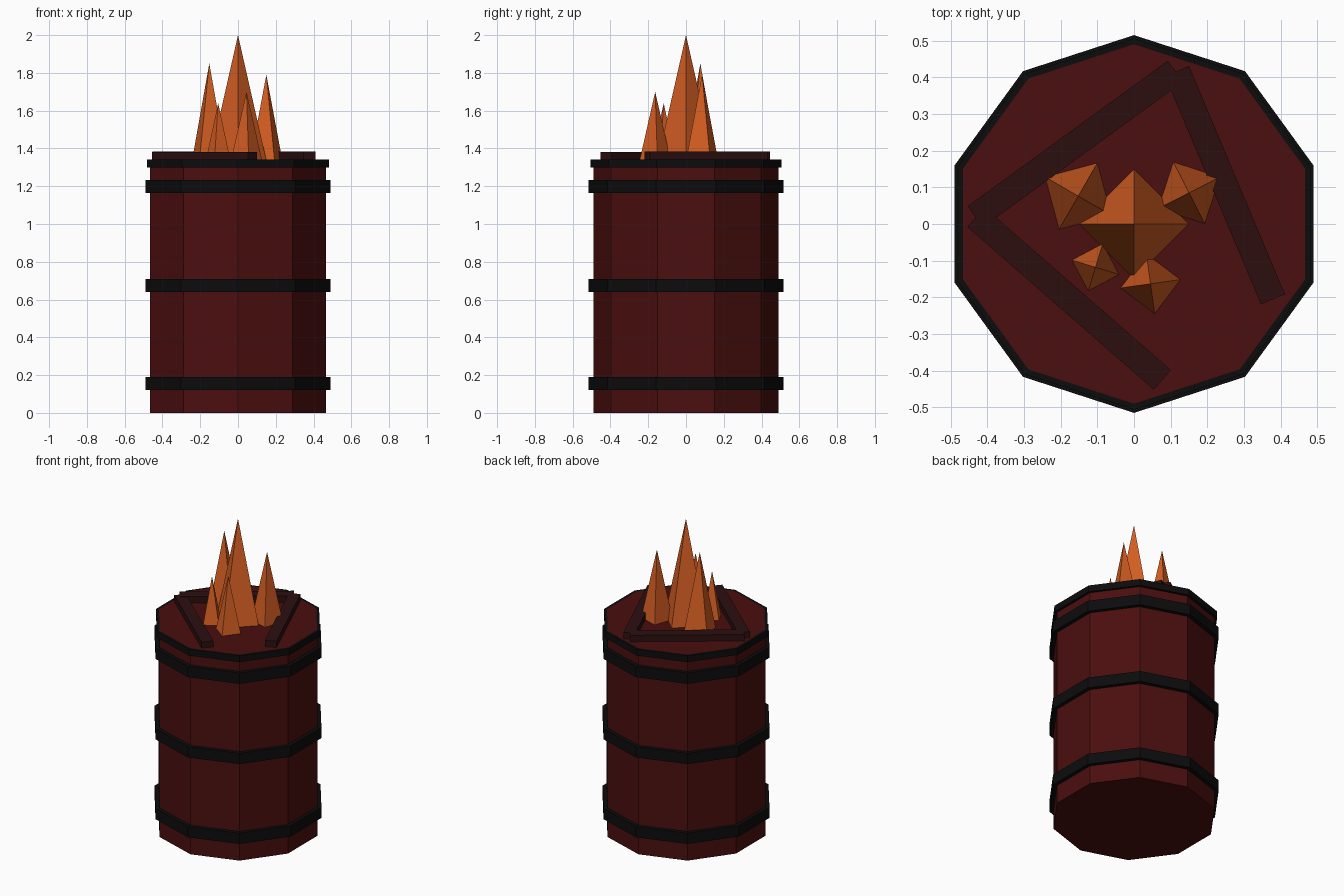
import bpy, bmesh, math
from mathutils import Vector

if "Cube" in bpy.data.objects:
    bpy.data.objects.remove(bpy.data.objects["Cube"])

SIDES = 10
LID = 1.342


def material(name, rgb):
    m = bpy.data.materials.new(name)
    m.diffuse_color = (*rgb, 1)
    m.use_nodes = True
    m.node_tree.nodes["Principled BSDF"].inputs["Base Color"].default_value = m.diffuse_color
    return m


RED = material("dark red wood", (0.070, 0.0044, 0.0044))
BROWN = material("dark brown wood", (0.025, 0.0047, 0.0052))
BLACK = material("black iron", (0.0037, 0.0037, 0.0037))
ORANGE = material("flame orange", (0.66, 0.112, 0.016))


def finish(name, bm, mat):
    bmesh.ops.recalc_face_normals(bm, faces=bm.faces)
    me = bpy.data.meshes.new(name)
    bm.to_mesh(me)
    bm.free()
    me.materials.append(mat)
    ob = bpy.data.objects.new(name, me)
    bpy.context.collection.objects.link(ob)
    return ob


def loop(bm, radius, z, sides=SIDES, turn=90, centre=(0, 0)):
    pts = []
    for i in range(sides):
        a = math.radians(turn) + math.tau * i / sides
        pts.append(bm.verts.new((centre[0] + radius * math.cos(a),
                                 centre[1] + radius * math.sin(a), z)))
    return pts


def bridge(bm, a, b):
    for i in range(len(a)):
        j = (i + 1) % len(a)
        bm.faces.new((a[i], a[j], b[j], b[i]))


# Barrel body with flat lid and bottom
bm = bmesh.new()
low, high = loop(bm, 0.49, 0), loop(bm, 0.49, LID)
bridge(bm, low, high)
bm.faces.new(low)
bm.faces.new(high)
finish("barrel_body", bm, RED)


# Iron hoops: closed rings of rectangular section
def hoop(name, radius, z0, z1):
    bm = bmesh.new()
    rings = [loop(bm, r, z) for r, z in
             ((0.488, z0), (radius, z0), (radius, z1), (0.488, z1))]
    for i in range(4):
        bridge(bm, rings[i], rings[(i + 1) % 4])
    finish(name, bm, BLACK)


hoop("lower_hoop", 0.515, 0.12, 0.19)
hoop("middle_hoop", 0.515, 0.64, 0.71)
hoop("upper_hoop", 0.515, 1.163, 1.233)
hoop("rim_hoop", 0.506, 1.30, LID)


# Loose planks lying on the lid
def plank(name, x, y, angle, z1):
    bm = bmesh.new()
    bmesh.ops.create_cube(bm, size=1)
    z0 = LID - 0.01
    bmesh.ops.scale(bm, vec=(0.675, 0.071, z1 - z0), verts=bm.verts)
    ob = finish(name, bm, BROWN)
    ob.location = (x, y, (z0 + z1) / 2)
    ob.rotation_euler.z = math.radians(angle)


plank("back_plank", -0.16, 0.218, 36, 1.384)
plank("right_plank", 0.248, 0.106, -67.2, 1.383)
plank("front_plank", -0.177, -0.203, -41.1, 1.382)


# Flames: four-sided spikes
def flame(name, x, y, radius, turn, top):
    bm = bmesh.new()
    base = loop(bm, radius, LID - 0.004, 4, turn, (x, y))
    tip = bm.verts.new(Vector((x, y, top)))
    for i in range(4):
        bm.faces.new((base[i], base[(i + 1) % 4], tip))
    bm.faces.new(base)
    finish(name, bm, ORANGE)


flame("centre_flame", 0, 0, 0.15, 0, 2.0)
flame("left_flame", -0.152, 0.076, 0.105, 60, 1.85)
flame("right_flame", 0.15, 0.085, 0.095, 27, 1.79)
flame("small_flame", -0.105, -0.118, 0.068, 73, 1.64)
flame("front_flame", 0.045, -0.163, 0.083, 8, 1.70)
